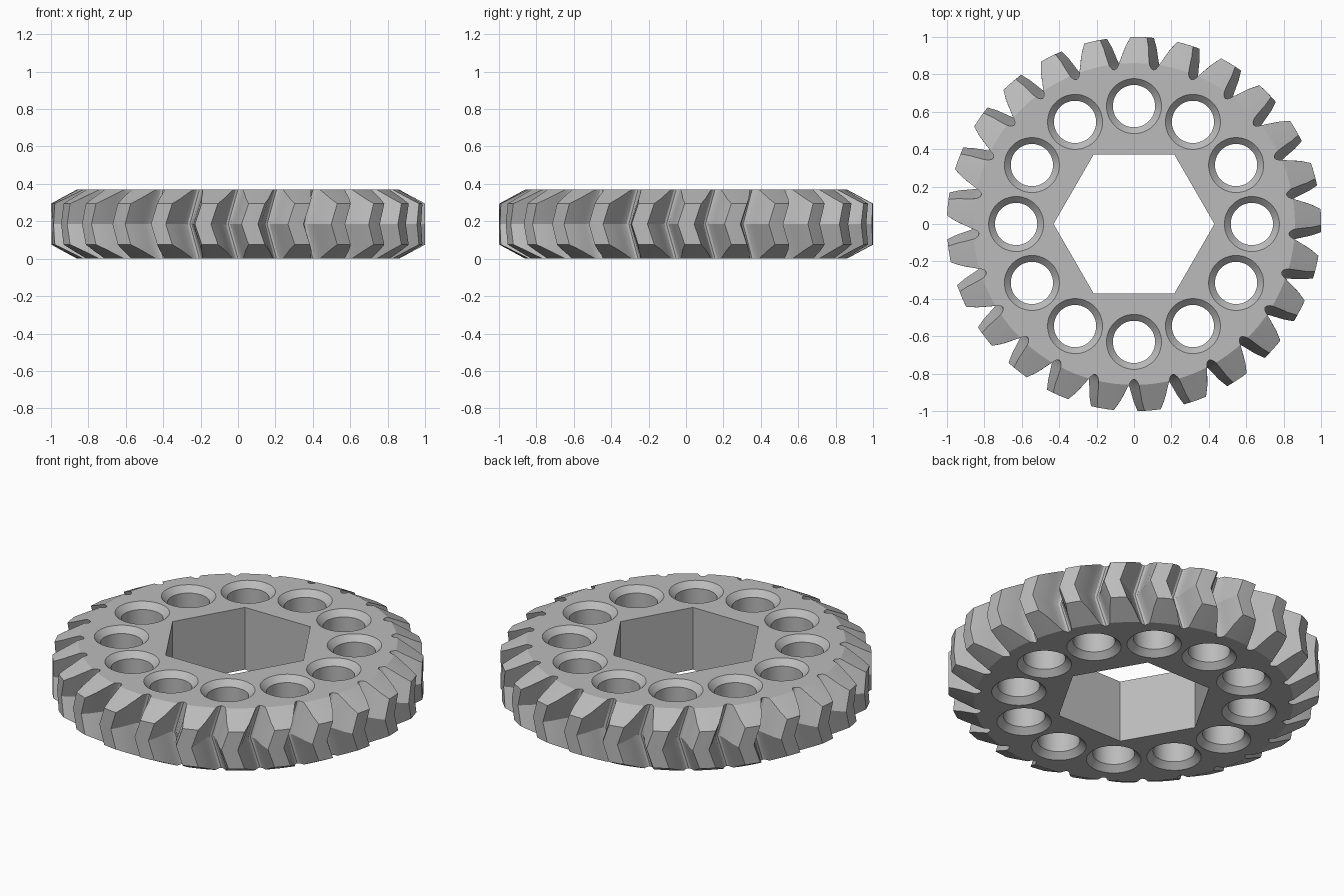
import bpy, bmesh, math

default = bpy.data.objects.get("Cube")
if default:
    bpy.data.objects.remove(default, do_unlink=True)

HEIGHT = 0.37
MID = HEIGHT / 2
TEETH = 25
PITCH = 360 / TEETH
TWIST = PITCH / 4          # helix angle over half the height

steel = bpy.data.materials.new("steel_grey")
steel.use_nodes = True
colour = (0.5, 0.5, 0.5, 1)
steel.diffuse_color = colour
steel.node_tree.nodes["Principled BSDF"].inputs["Base Color"].default_value = colour


def polar(deg, r, z):
    a = math.radians(deg)
    return (r * math.cos(a), r * math.sin(a), z)


def add_rings(bm, rings):
    """Skin a stack of equal-length point rings and cap both ends."""
    loops = [[bm.verts.new(p) for p in ring] for ring in rings]
    n = len(loops[0])
    for low, high in zip(loops, loops[1:]):
        for i in range(n):
            j = (i + 1) % n
            bm.faces.new((low[i], low[j], high[j], high[i]))
    bm.faces.new(loops[0][::-1])
    bm.faces.new(loops[-1])


def turned(bm, profile, sides, centre=(0, 0)):
    """Turn a (radius, z) profile round a vertical axis."""
    rings = []
    for r, z in profile:
        ring = [polar(360 * i / sides, r, z) for i in range(sides)]
        rings.append([(x + centre[0], y + centre[1], h) for x, y, h in ring])
    add_rings(bm, rings)


def finish(bm, name):
    bmesh.ops.recalc_face_normals(bm, faces=bm.faces)
    mesh = bpy.data.meshes.new(name)
    bm.to_mesh(mesh)
    bm.free()
    obj = bpy.data.objects.new(name, mesh)
    mesh.materials.append(steel)
    bpy.context.collection.objects.link(obj)
    return obj


# Herringbone toothed body: one half tooth (degrees, radius), mirrored and repeated
half = [(7.2, 0.83), (6.4, 0.835), (5.7, 0.85), (5.1, 0.875),
        (4.6, 0.9), (3.7, 0.95), (2.5, 1.0)]
tooth = [(-a, r) for a, r in half] + [(0, 1.0)] + [(a, r) for a, r in half[:0:-1]]
outline = [(a + PITCH * t, r) for t in range(TEETH) for a, r in tooth]
layers = [-0.02, 0.08, MID, HEIGHT - 0.08, HEIGHT + 0.02]
bm = bmesh.new()
add_rings(bm, [[polar(a + TWIST * abs(z - MID) / MID, r, z) for a, r in outline]
               for z in layers])
gear = finish(bm, "gear")

# Chamfered blank that trims the tooth ends
bm = bmesh.new()
turned(bm, [(0.86, 0), (1.02, 0.086), (1.02, HEIGHT - 0.086), (0.86, HEIGHT)], 100)
blank = finish(bm, "blank_cutter")

# Hexagonal bore
bm = bmesh.new()
turned(bm, [(0.43, -0.1), (0.43, HEIGHT + 0.1)], 6)
bore = finish(bm, "bore_cutter")

# Ring of twelve holes, countersunk on both faces
bm = bmesh.new()
for i in range(12):
    x, y, _ = polar(30 * i, 0.63, 0)
    turned(bm, [(0.157, -0.01), (0.113, 0.034),
                (0.113, HEIGHT - 0.034), (0.157, HEIGHT + 0.01)], 48, (x, y))
holes = finish(bm, "holes_cutter")

# Cut the body
bpy.ops.object.select_all(action="DESELECT")
gear.select_set(True)
bpy.context.view_layer.objects.active = gear
for cutter, operation in ((blank, "INTERSECT"), (bore, "DIFFERENCE"), (holes, "DIFFERENCE")):
    mod = gear.modifiers.new(cutter.name, "BOOLEAN")
    mod.object = cutter
    mod.operation = operation
    mod.solver = "EXACT"
    bpy.ops.object.modifier_apply(modifier=mod.name)
    bpy.data.objects.remove(cutter, do_unlink=True)

bpy.ops.object.shade_smooth_by_angle(angle=math.radians(20))
